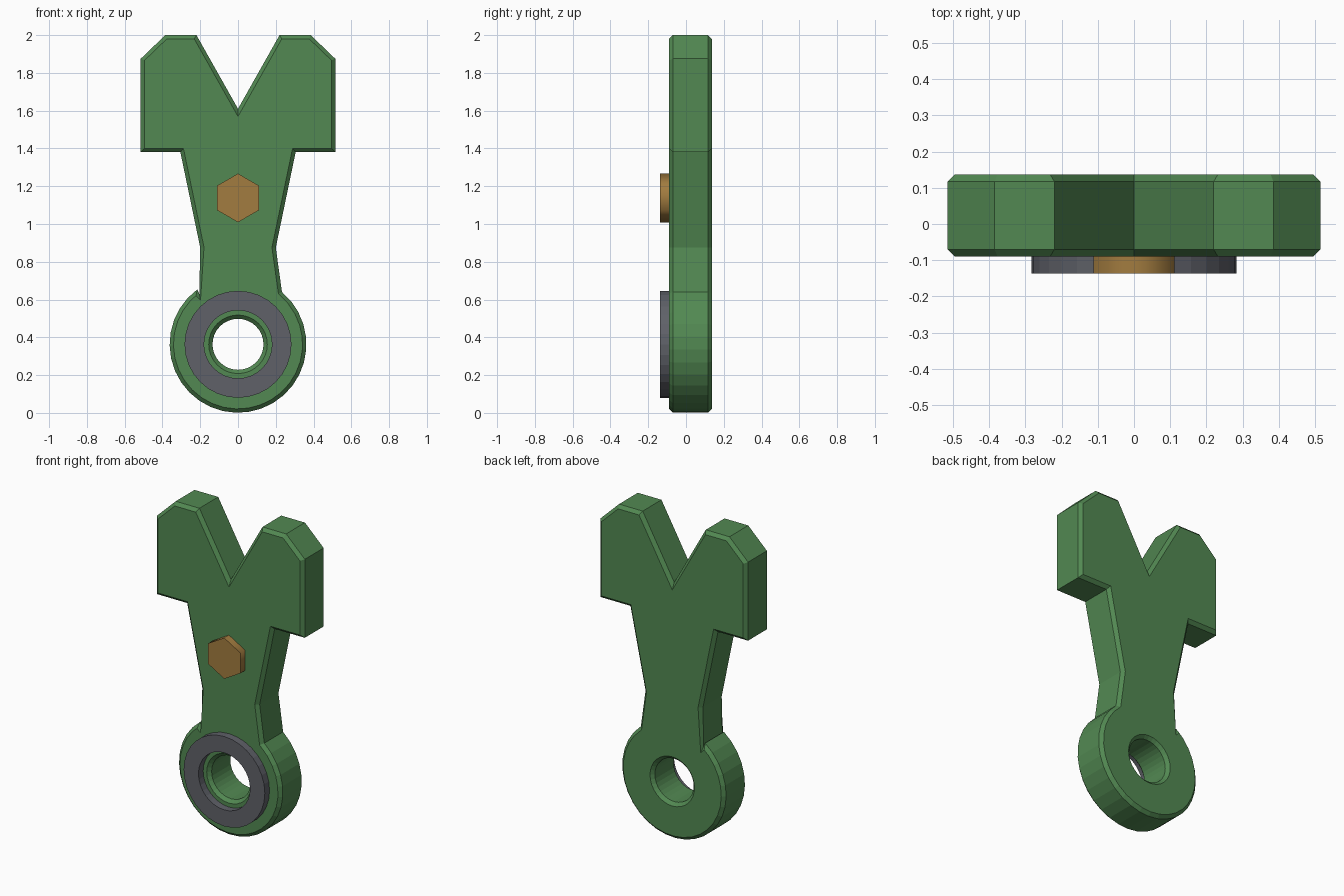
import bpy, bmesh
from math import sin, cos, radians
from mathutils import Vector

if "Cube" in bpy.data.objects:
    bpy.data.objects.remove(bpy.data.objects["Cube"], do_unlink=True)

EYE = Vector((0, 0.363))
FRONT, BACK, PROUD = -0.09, 0.137, -0.137
CHAMFER = 0.02


def material(name, rgb):
    m = bpy.data.materials.new(name)
    m.use_nodes = True
    m.diffuse_color = (*rgb, 1)
    m.node_tree.nodes["Principled BSDF"].inputs["Base Color"].default_value = (*rgb, 1)
    return m


def arc(centre, radius, start, end, steps):
    """Points (x, z) from start to end degrees, both included."""
    angles = [radians(start + (end - start) * i / steps) for i in range(steps + 1)]
    return [centre + Vector((cos(a), sin(a))) * radius for a in angles]


def circle(centre, radius, sides, start=0, turn=360):
    return arc(centre, radius, start, start + turn, sides)[:-1]


def inset(points, d):
    """Mitred offset to the left of the travel direction."""
    result = []
    for i, p in enumerate(points):
        a = (p - points[i - 1]).normalized()
        b = (points[(i + 1) % len(points)] - p).normalized()
        na, nb = Vector((-a.y, a.x)), Vector((-b.y, b.x))
        result.append(p + (na + nb) * (d / max(1 + na.dot(nb), 0.25)))
    return result


def plate(name, loops, y0, y1, mat, chamfer=0):
    """Solid between y0 and y1; first loop anticlockwise, holes clockwise."""
    bm = bmesh.new()
    caps = ([], [])
    for loop in loops:
        if chamfer:
            small = inset(loop, chamfer)
            layers = [(small, y0), (loop, y0 + chamfer), (loop, y1 - chamfer), (small, y1)]
        else:
            layers = [(loop, y0), (loop, y1)]
        rings = [[bm.verts.new((p.x, y, p.y)) for p in pts] for pts, y in layers]
        n = len(loop)
        for r, s in zip(rings, rings[1:]):
            for i in range(n):
                j = (i + 1) % n
                bm.faces.new((r[i], r[j], s[j], s[i]))
        for cap, ring in zip(caps, (rings[0], rings[-1])):
            cap += [bm.edges.get((ring[i - 1], ring[i])) for i in range(n)]
    for cap in caps:
        bmesh.ops.triangle_fill(bm, edges=cap, use_beauty=True)
    bmesh.ops.recalc_face_normals(bm, faces=bm.faces)
    mesh = bpy.data.meshes.new(name)
    bm.to_mesh(mesh)
    bm.free()
    mesh.materials.append(mat)
    ob = bpy.data.objects.new(name, mesh)
    bpy.context.collection.objects.link(ob)
    return ob


green = material("painted green", (0.085, 0.25, 0.085))
grey = material("dark steel", (0.115, 0.12, 0.14))
bronze = material("bronze", (0.36, 0.2, 0.05))

# Forked body: half profile from neck to notch, mirrored, closed by the round eye
half = [(0.2, 0.875), (0.305, 1.38), (0.515, 1.38), (0.515, 1.875), (0.385, 2), (0.22, 2)]
right = [Vector(p) for p in half]
left = [Vector((-p.x, p.y)) for p in reversed(right)]
eye = arc(EYE, 0.362, 126.5, 410, 26)
outline = right + [Vector((0, 1.61))] + left + [Vector((-0.205, 0.63))] + eye
bore = circle(EYE, 0.135, 32, turn=-360)
plate("forked_body", [outline, bore], FRONT, BACK, green, CHAMFER)

# Raised steel ring around the eye
plate("eye_ring", [circle(EYE, 0.283, 32), circle(EYE, 0.18, 32, turn=-360)],
      PROUD, FRONT, grey)

# Hexagonal bolt head on the neck
bolt = plate("bolt_head", [circle(Vector((0, 1.138)), 0.129, 6, start=90)],
             PROUD, FRONT, bronze)
bpy.ops.object.select_all(action="DESELECT")
bpy.context.view_layer.objects.active = bolt
bolt.select_set(True)
bpy.ops.object.shade_smooth_by_angle(angle=radians(65))
